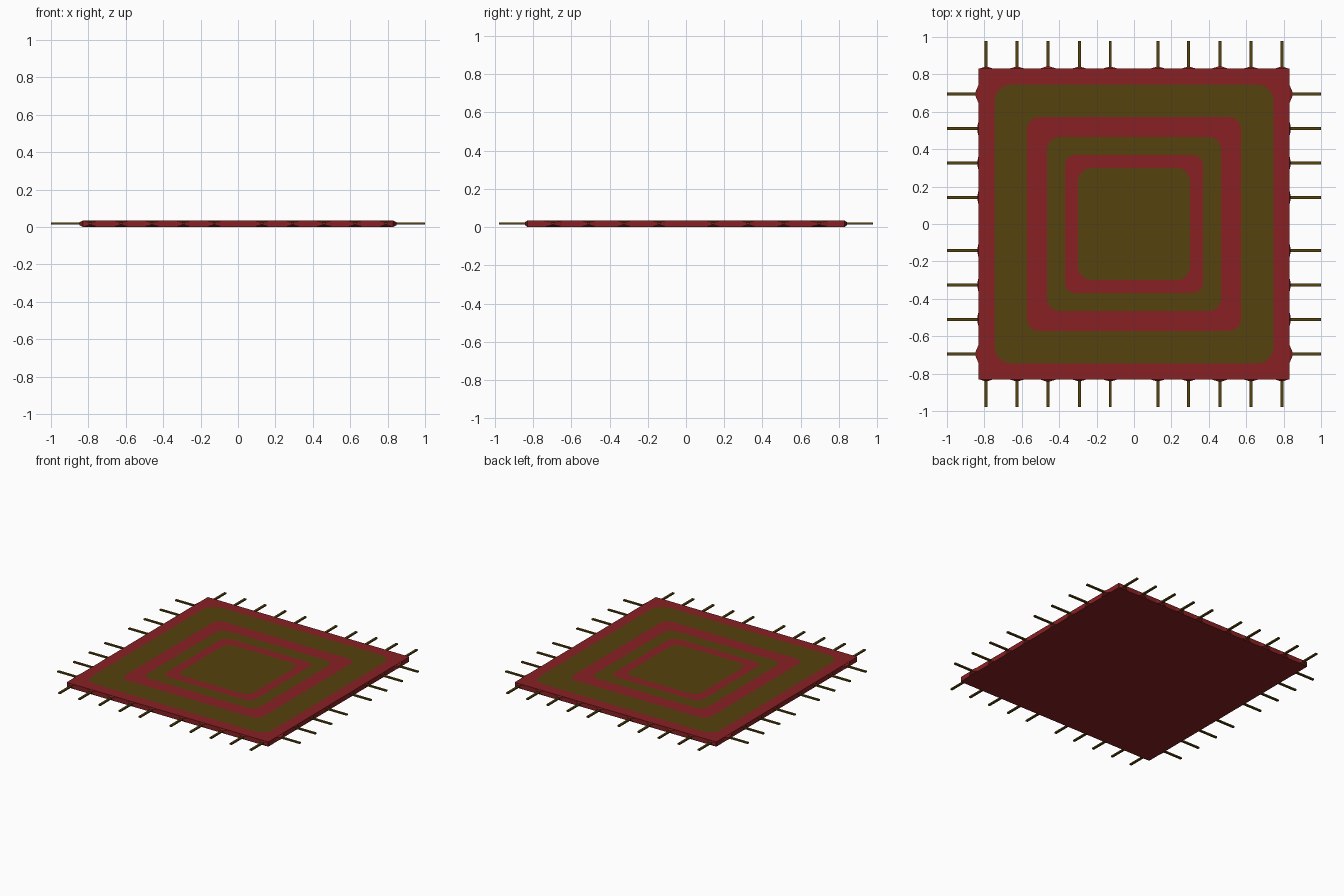
import bpy, bmesh
from math import sin, cos, pi
from mathutils import Matrix

if "Cube" in bpy.data.objects:
    bpy.data.objects.remove(bpy.data.objects["Cube"])

TOP, MID, HALF = 0.035, 0.018, 0.832


def material(name, color):
    m = bpy.data.materials.new(name)
    m.diffuse_color = (*color, 1)
    m.use_nodes = True
    m.node_tree.nodes["Principled BSDF"].inputs["Base Color"].default_value = m.diffuse_color
    return m


RED = material("red_wool", (0.25, 0.015, 0.017))
OLIVE = material("olive_wool", (0.09, 0.054, 0.004))


def finish(bm, name, mats):
    bmesh.ops.recalc_face_normals(bm, faces=bm.faces)
    mesh = bpy.data.meshes.new(name)
    bm.to_mesh(mesh)
    bm.free()
    for m in mats:
        mesh.materials.append(m)
    obj = bpy.data.objects.new(name, mesh)
    bpy.context.collection.objects.link(obj)


def rounded_square(bm, half, radius, z, steps=6):
    loop = []
    for q in range(4):
        a0 = q * pi / 2
        cx = (half - radius) * (1 if q in (0, 3) else -1)
        cy = (half - radius) * (1 if q in (0, 1) else -1)
        for s in range(steps + 1):
            a = a0 + s / steps * pi / 2
            loop.append(bm.verts.new((cx + radius * cos(a), cy + radius * sin(a), z)))
    return loop


# Rug body: bottom, sides and nested colour bands on the top
bm = bmesh.new()
rings = [(HALF, 0.004, 0, 0), (HALF, 0.004, TOP, 0), (0.746, 0.09, TOP, 0),
         (0.571, 0.06, TOP, 1), (0.465, 0.065, TOP, 0), (0.369, 0.055, TOP, 1),
         (0.299, 0.07, TOP, 0)]
prev = None
for half, radius, z, mat in rings:
    loop = rounded_square(bm, half, radius, z)
    if prev is None:
        bm.faces.new(loop)
    else:
        n = len(loop)
        for i in range(n):
            j = (i + 1) % n
            bm.faces.new((prev[i], prev[j], loop[j], loop[i])).material_index = mat
    prev = loop
bm.faces.new(prev).material_index = 1
finish(bm, "rug_body", (RED, OLIVE))


def side_matrix(quarter, offset):
    # local +x points outward from the chosen edge
    return Matrix.Rotation(quarter * pi / 2, 4, 'Z') @ Matrix.Translation((0, offset, 0))


def add_tassel(bm, m, end):
    start = HALF - 0.02
    size = Matrix.Diagonal((end - start, 0.016, 0.01, 1))
    place = Matrix.Translation(((start + end) / 2, 0, MID + 0.002))
    bmesh.ops.create_cube(bm, size=1, matrix=m @ place @ size)


def add_knot(bm, m, out, width):
    # tapered swelling where a tassel leaves the edge
    corners = ((-1, -1), (1, -1), (1, 1), (-1, 1))
    base = [bm.verts.new(m @ Matrix.Translation((HALF - 0.001, y * width, MID + z * 0.016)).to_translation())
            for y, z in corners]
    tip = [bm.verts.new(m @ Matrix.Translation((HALF + out, y * 0.012, MID + z * 0.008)).to_translation())
           for y, z in corners]
    bm.faces.new(base)
    bm.faces.new(tip)
    for i in range(4):
        j = (i + 1) % 4
        bm.faces.new((base[i], base[j], tip[j], tip[i]))


# Fringe: offset along the edge, knot height, knot half width
side_set = [(0.142, 0.005, 0.04), (0.325, 0.005, 0.04), (0.51, 0.006, 0.04), (0.695, 0.015, 0.05)]
end_set = [(0.127, 0.007, 0.04), (0.292, 0.007, 0.04), (0.459, 0.009, 0.045),
           (0.625, 0.007, 0.04), (0.79, 0.007, 0.035)]
tassels, knots = bmesh.new(), bmesh.new()
for quarter in range(4):
    items, reach = (side_set, 1.0) if quarter % 2 == 0 else (end_set, 0.979)
    for offset, out, width in items:
        for sign in (-1, 1):
            m = side_matrix(quarter, 0)
            m = m @ Matrix.Translation((0, sign * offset, 0))
            add_tassel(tassels, m, reach)
            add_knot(knots, m, out, width)
finish(tassels, "fringe_tassels", (OLIVE,))
finish(knots, "fringe_knots", (RED,))
